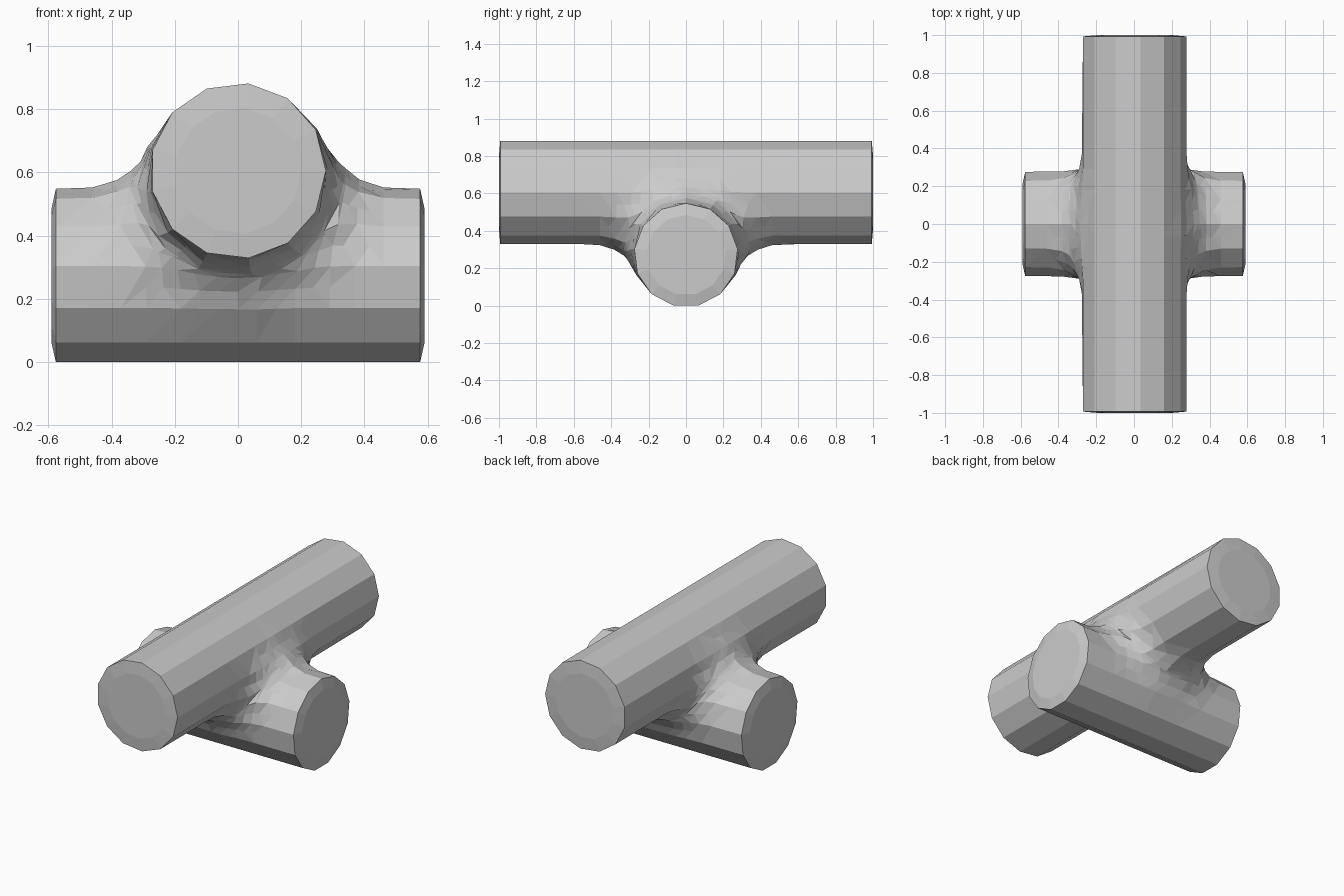
import bpy, bmesh, math
from mathutils import Vector

if "Cube" in bpy.data.objects:
    bpy.data.objects.remove(bpy.data.objects["Cube"])

SIDES, R, BLEND = 13, 0.278, 0.25
Z_LONG, Z_SHORT = 0.605, 0.270
ROT_LONG = math.radians(97)      # direction of a flat facet on the long pipe
ROT_SHORT = math.radians(-90)    # short pipe rests on a flat facet
STEP = 2 * math.pi / SIDES


def pipe(name, rings, along_x, zc, rot):
    """Faceted pipe; rings is a list of (position, radius)."""
    bm = bmesh.new()
    loops = []
    for pos, r in rings:
        loop = []
        for i in range(SIDES):
            a = rot + (i + 0.5) * STEP
            u, w = r * math.cos(a), zc + r * math.sin(a)
            loop.append(bm.verts.new((pos, u, w) if along_x else (u, pos, w)))
        loops.append(loop)
    for a, b in zip(loops, loops[1:]):
        for i in range(SIDES):
            j = (i + 1) % SIDES
            bm.faces.new((a[i], a[j], b[j], b[i]))
    bm.faces.new(loops[0])
    bm.faces.new(loops[-1])
    bmesh.ops.recalc_face_normals(bm, faces=bm.faces)
    me = bpy.data.meshes.new(name)
    bm.to_mesh(me)
    bm.free()
    ob = bpy.data.objects.new(name, me)
    bpy.context.collection.objects.link(ob)
    return ob


def mirrored(half):
    return [(-p, r) for p, r in half] + [(p, r) for p, r in reversed(half)]


def prism_dist(u, w, rot):
    flat = R * math.cos(STEP / 2)
    return max(u * math.cos(rot + i * STEP) + w * math.sin(rot + i * STEP)
               for i in range(SIDES)) - flat


def dists(p):
    return (prism_dist(p.x, p.z - Z_LONG, ROT_LONG),
            prism_dist(p.y, p.z - Z_SHORT, ROT_SHORT))


def field(p):
    a, b = dists(p)
    h = max(BLEND - abs(a - b), 0) / BLEND
    return min(a, b) - h * h * BLEND / 4


# Two crossing pipes with slightly domed ends
long_half = [(1.0, 0.20), (0.993, R), (0.56, R), (0.46, R), (0.37, R), (0.29, R), (0.18, R), (0.06, R)]
short_half = [(0.59, 0.215), (0.576, R), (0.46, R), (0.37, R), (0.29, R), (0.18, R), (0.06, R)]
body = pipe("pipe_cross", mirrored(long_half), False, Z_LONG, ROT_LONG)
branch = pipe("branch_pipe", mirrored(short_half), True, Z_SHORT, ROT_SHORT)
mod = body.modifiers.new("join", 'BOOLEAN')
mod.operation, mod.solver, mod.object = 'UNION', 'EXACT', branch
dg = bpy.context.evaluated_depsgraph_get()
bm = bmesh.new()
bm.from_object(body, dg)
body.modifiers.clear()
bpy.data.objects.remove(branch)

# Refine the area around the seam
bmesh.ops.remove_doubles(bm, verts=bm.verts, dist=0.02)
bmesh.ops.triangulate(bm, faces=bm.faces)
near = [e for e in bm.edges if e.calc_length() > 0.1
        and max(dists((e.verts[0].co + e.verts[1].co) / 2)) < 0.2]
bmesh.ops.subdivide_edges(bm, edges=near, cuts=1)
bmesh.ops.triangulate(bm, faces=bm.faces)

# Push the seam out into a soft fillet
E = 0.01
axes = [Vector((E, 0, 0)), Vector((0, E, 0)), Vector((0, 0, E))]
for v in bm.verts:
    if abs(v.co.x) > 0.56 or abs(v.co.y) > 0.9:
        continue
    p = v.co.copy()
    for _ in range(15):
        d = field(p)
        if abs(d) < 0.0005:
            break
        g = Vector([(field(p + a) - field(p - a)) / (2 * E) for a in axes])
        if g.length < 0.2:
            break
        p -= g * (0.8 * d / g.length_squared)
    if (p - v.co).length < 0.2:
        v.co = p

# Merge coplanar faces back into clean flat facets
bmesh.ops.dissolve_limit(bm, angle_limit=math.radians(1.5), verts=bm.verts, edges=bm.edges)
bmesh.ops.recalc_face_normals(bm, faces=bm.faces)
low = min(v.co.z for v in bm.verts)
bmesh.ops.translate(bm, verts=bm.verts, vec=(0, 0, -low))
bm.to_mesh(body.data)
bm.free()
